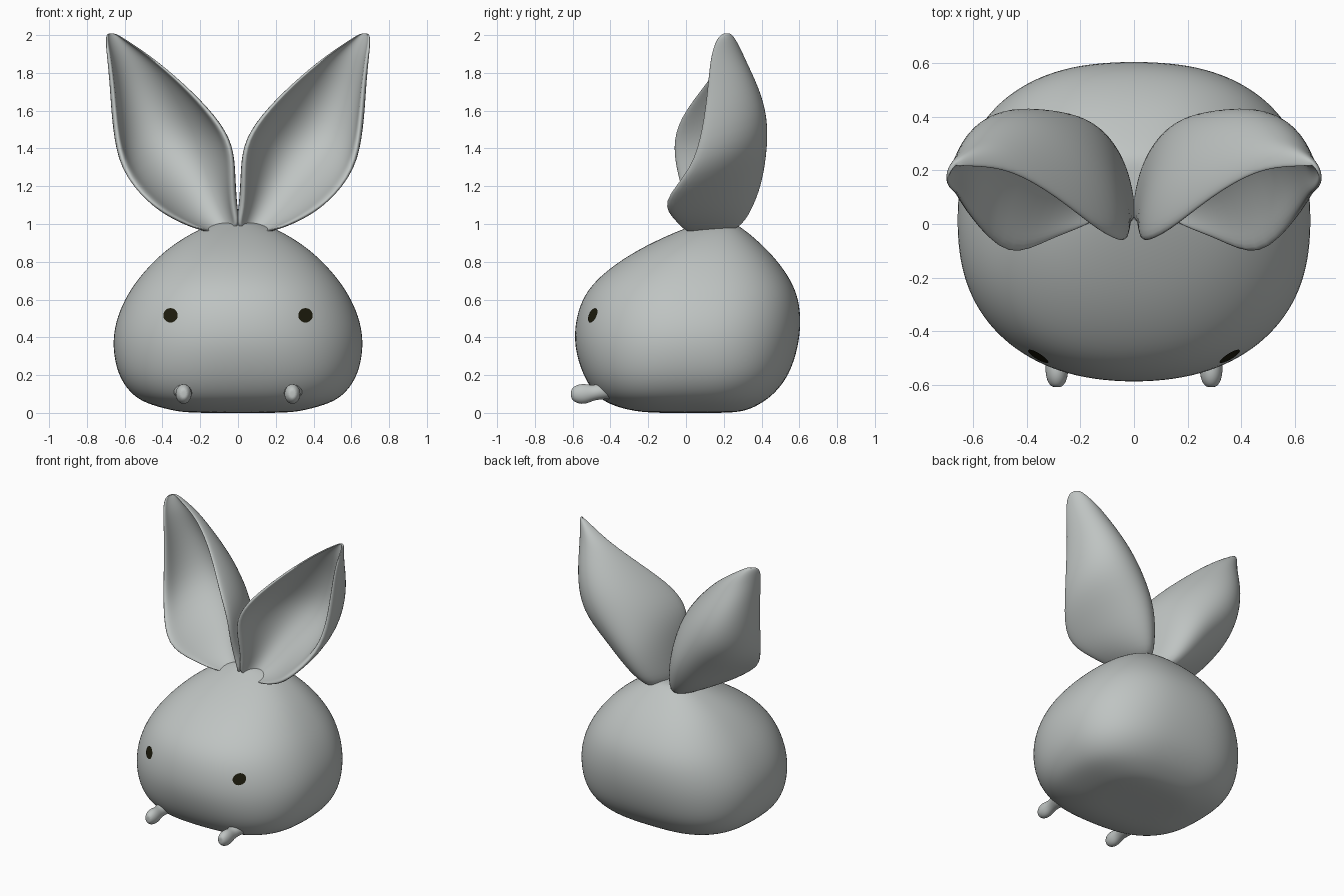
import bpy
import bmesh
from math import sin, cos, pi, copysign
from mathutils import Vector
from mathutils.bvhtree import BVHTree

cube = bpy.data.objects.get("Cube")
if cube:
    bpy.data.objects.remove(cube, do_unlink=True)


def material(name, colour):
    mat = bpy.data.materials.new(name)
    mat.use_nodes = True
    mat.diffuse_color = (*colour, 1)
    mat.node_tree.nodes["Principled BSDF"].inputs["Base Color"].default_value = (*colour, 1)
    return mat


grey = material("soft grey", (0.52, 0.55, 0.54))
dark = material("eye black", (0.012, 0.011, 0.004))


def finish(bm, name, mat, levels=0):
    bmesh.ops.recalc_face_normals(bm, faces=bm.faces)
    mesh = bpy.data.meshes.new(name)
    bm.to_mesh(mesh)
    bm.free()
    mesh.materials.append(mat)
    for poly in mesh.polygons:
        poly.use_smooth = True
    obj = bpy.data.objects.new(name, mesh)
    bpy.context.collection.objects.link(obj)
    if levels:
        mod = obj.modifiers.new("Smooth", "SUBSURF")
        mod.levels = mod.render_levels = levels
    return obj


def loft(rings, name, mat, levels):
    """Skin closed rings of points and cap both ends."""
    bm = bmesh.new()
    rows = [[bm.verts.new(p) for p in ring] for ring in rings]
    n = len(rows[0])
    for a, b in zip(rows, rows[1:]):
        for i in range(n):
            j = (i + 1) % n
            bm.faces.new((a[i], a[j], b[j], b[i]))
    for row in (rows[0], rows[-1]):
        centre = bm.verts.new(sum((v.co for v in row), Vector()) / n)
        for i in range(n):
            bm.faces.new((row[i], row[(i + 1) % n], centre))
    return finish(bm, name, mat, levels)


def power(v, e):
    return copysign(abs(v) ** e, v)


# Body: height, half width, front, back
body_rows = [
    (0, .27, -.2, .25), (.015, .36, -.31, .33), (.05, .49, -.42, .4),
    (.1, .57, -.485, .47), (.2, .64, -.55, .55), (.35, .669, -.595, .598),
    (.48, .653, -.59, .612), (.6, .604, -.555, .6), (.7, .54, -.485, .56),
    (.8, .452, -.36, .49), (.88, .36, -.225, .415), (.95, .25, -.075, .335),
    (.99, .16, .03, .28), (1.01, .09, .08, .24)]
SEG = 32
body_rings = []
for z, w, front, back in body_rows:
    mid, depth = (front + back) / 2, (back - front) / 2
    low = 1 - min(1, z / .4)
    ring = []
    for i in range(SEG):
        a = 2 * pi * i / SEG
        # squarer behind and near the ground
        e = .82 - .14 * low if sin(a) > 0 else .91 - .19 * low
        ring.append(Vector((w * power(cos(a), e), mid + depth * power(sin(a), e), z)))
    body_rings.append(ring)
body = loft(body_rings, "body", grey, 2)

# Ears: inner rim, back ridge, outer rim, hollow depth
ear_rows = [
    ((-.02, .01, .98), (.09, .28, .96), (.16, 0, .95), .3),
    ((0, .01, 1.09), (.17, .36, 1.08), (.34, -.06, 1.01), .45),
    ((.006, -.04, 1.25), (.26, .42, 1.25), (.49, -.15, 1.105), .66),
    ((.012, -.08, 1.41), (.35, .442, 1.45), (.633, .03, 1.28), .8),
    ((.1, -.045, 1.56), (.43, .425, 1.62), (.667, .09, 1.5), .8),
    ((.27, .1, 1.735), (.52, .37, 1.77), (.677, .115, 1.73), .78),
    ((.45, .21, 1.885), (.6, .3, 1.9), (.692, .125, 1.89), .68),
    ((.59, .22, 1.975), (.655, .255, 1.985), (.705, .16, 1.985), .5),
    ((.64, .22, 2.005), (.665, .235, 2.01), (.69, .195, 2.01), .4)]


def ear_ring(inner, back, outer, hollow, side):
    a, b, c = Vector(inner), Vector(back), Vector(outer)
    mid, half, deep = (a + c) / 2, (c - a) / 2, b - (a + c) / 2
    arc = [pi * i / 10 for i in range(11)]
    ring = [mid - half * cos(t) + deep * sin(t) for t in arc]
    # the hollow follows a smaller arc, leaving a blunt rolled rim
    lip = .6 + .34 * hollow
    ring += [mid - half * lip * cos(t) + deep * hollow * sin(t) ** 1.1
             for t in reversed(arc)]
    return [Vector((p.x * side, p.y, p.z)) for p in ring]


# Feet: distance forward, height, radius across, radius upright
foot_rows = [(-.38, .13, .075, .06), (-.44, .118, .05, .047), (-.49, .105, .038, .04),
             (-.53, .1, .045, .056), (-.575, .1, .043, .054), (-.608, .1, .024, .03)]

bpy.context.view_layer.update()
tree = BVHTree.FromObject(body, bpy.context.evaluated_depsgraph_get())
for side, label in ((1, "left"), (-1, "right")):
    loft([ear_ring(*row, side) for row in ear_rows], label + "_ear", grey, 2)

    rings = []
    for y, z, rx, rz in foot_rows:
        rings.append([Vector((side * (.288 + rx * cos(pi * i / 6)), y, z + rz * sin(pi * i / 6)))
                      for i in range(12)])
    loft(rings, label + "_foot", grey, 2)

    # Eye: a thin disc laid on the body surface
    bm = bmesh.new()
    bmesh.ops.create_circle(bm, cap_ends=True, cap_tris=True, segments=20, radius=.038)
    for v in bm.verts:
        hit, normal, _, _ = tree.ray_cast(Vector((side * .355 + v.co.x, -2, .515 + v.co.y)),
                                          Vector((0, 1, 0)))
        v.co = hit + normal * .005
    finish(bm, label + "_eye", dark)
